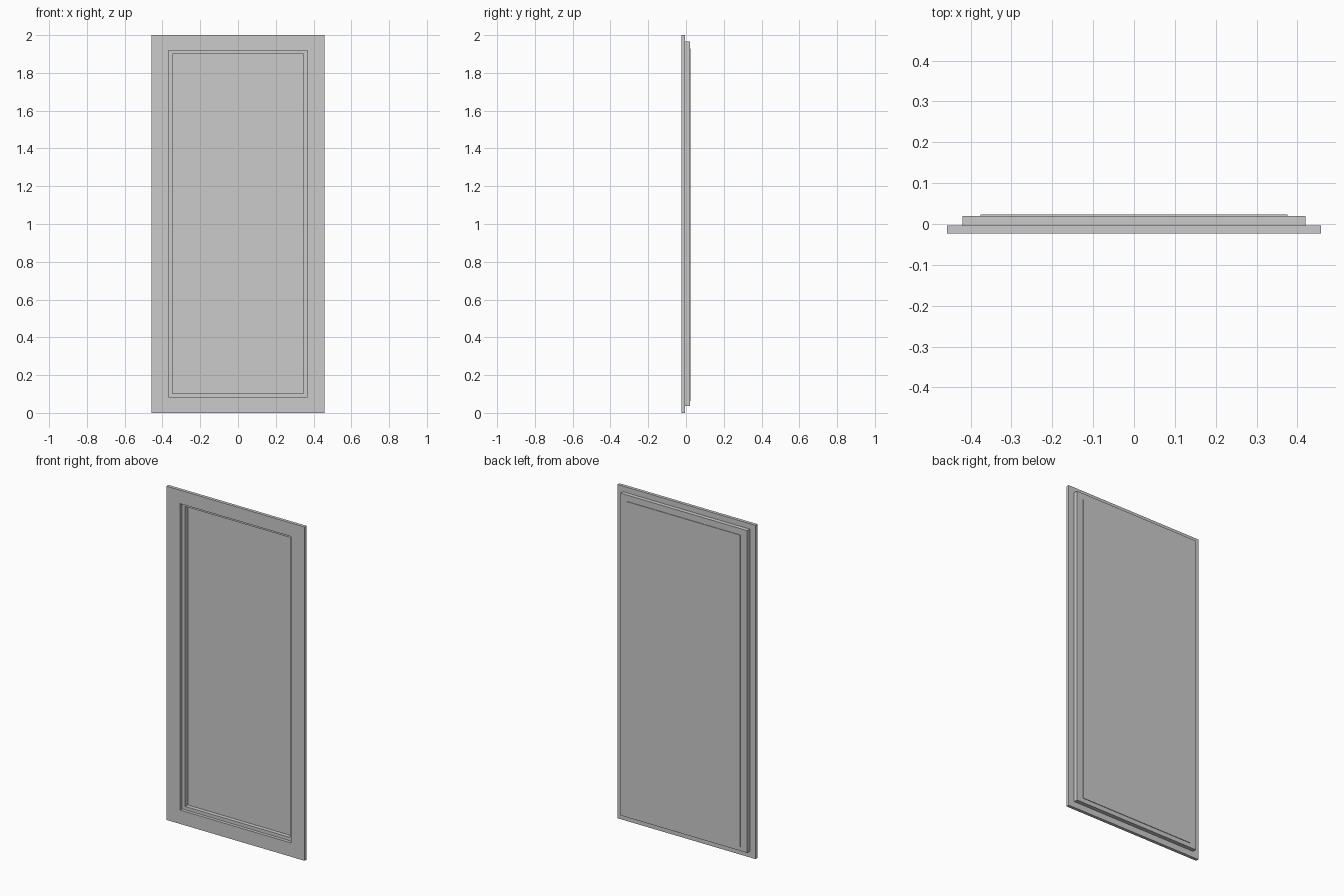
import bpy

cube = bpy.data.objects.get("Cube")
if cube:
    bpy.data.objects.remove(cube)

grey = bpy.data.materials.new("plain grey")
grey.use_nodes = True
colour = (0.6, 0.6, 0.6, 1)
grey.diffuse_color = colour
grey.node_tree.nodes["Principled BSDF"].inputs["Base Color"].default_value = colour


def box(name, x, y, z):
    """Box spanning the given (low, high) ranges."""
    bpy.ops.mesh.primitive_cube_add(size=1, location=[sum(r) / 2 for r in (x, y, z)])
    ob = bpy.context.object
    ob.name = name
    ob.scale = [r[1] - r[0] for r in (x, y, z)]
    bpy.ops.object.transform_apply(location=False, rotation=False, scale=True)
    ob.data.materials.append(grey)
    return ob


def frame(name, y, outer, inner, z_out, z_in, rails_full):
    """Two rails and two stiles; either pair runs the full length."""
    rail_x = outer if rails_full else inner
    stile_z = z_in if rails_full else z_out
    box(name + "_bottom_rail", (-rail_x, rail_x), y, (z_out[0], z_in[0]))
    box(name + "_top_rail", (-rail_x, rail_x), y, (z_in[1], z_out[1]))
    box(name + "_left_stile", (inner, outer), y, stile_z)
    box(name + "_right_stile", (-outer, -inner), y, stile_z)


# Wide face frame at the front
frame("front_frame", (-0.023, -0.004), 0.458, 0.368, (0, 2), (0.083, 1.919), True)

# Narrower frame behind it, forming a step inside the opening
frame("back_frame", (-0.004, 0.02), 0.42, 0.347, (0.036, 1.967), (0.103, 1.9), False)

# Thin panel closing the back
box("back_panel", (-0.376, 0.376), (0.02, 0.0235), (0.062, 1.929))
